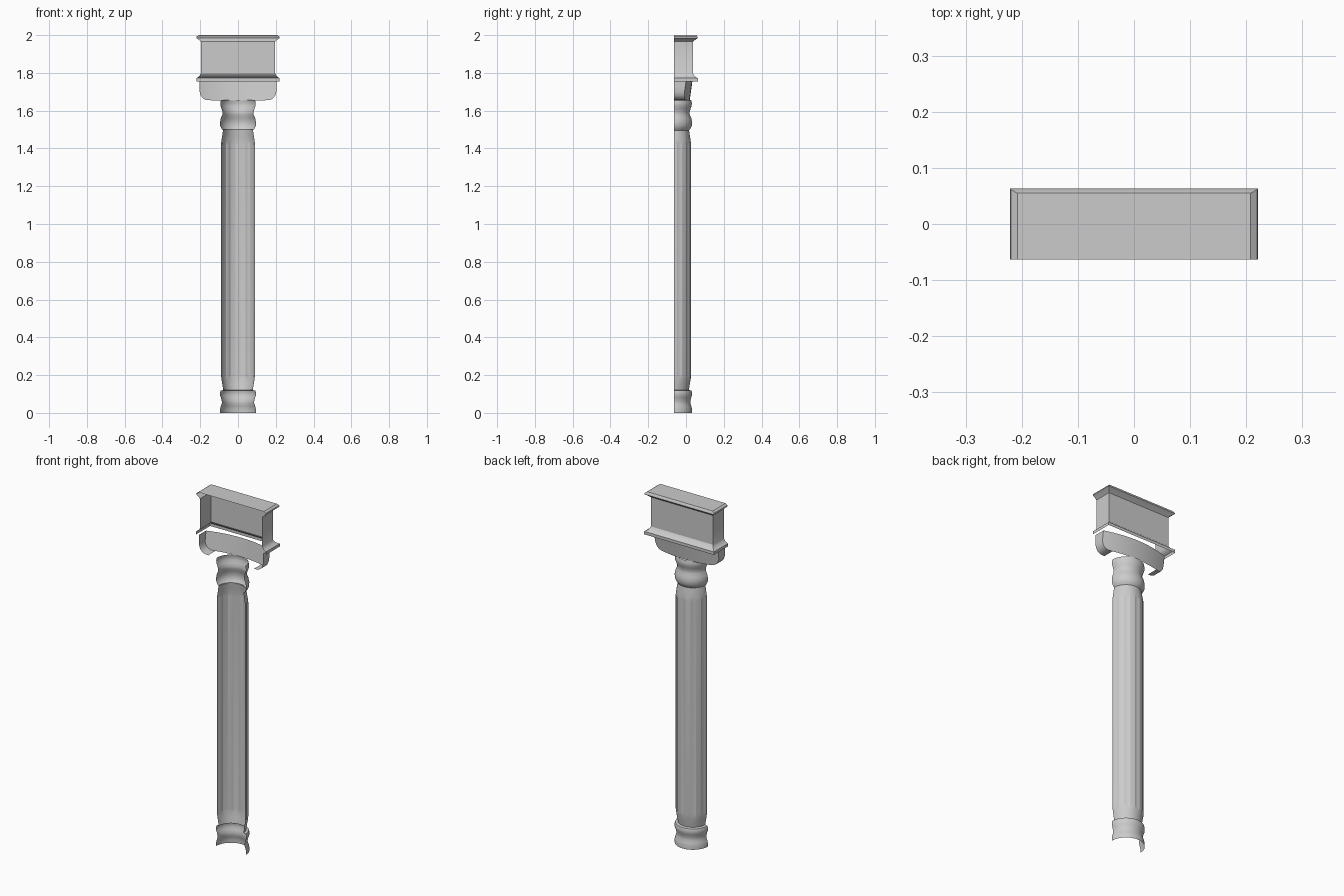
import bpy, bmesh
from math import sin, cos, pi, radians

if "Cube" in bpy.data.objects:
    bpy.data.objects.remove(bpy.data.objects["Cube"])

FRONT = -0.063   # open front plane; every part is a half shell behind it


def make_object(name, grids, caps=(), angle=30):
    """Build one mesh from grids of points (rows of equal length) plus cap faces."""
    bm = bmesh.new()
    for rows in grids:
        vs = [[bm.verts.new(p) for p in row] for row in rows]
        for a, b in zip(vs, vs[1:]):
            for i in range(len(a) - 1):
                bm.faces.new((a[i], a[i + 1], b[i + 1], b[i]))
    for cap in caps:
        bm.faces.new([bm.verts.new(p) for p in cap])
    bmesh.ops.remove_doubles(bm, verts=bm.verts, dist=1e-5)
    bmesh.ops.recalc_face_normals(bm, faces=bm.faces)
    me = bpy.data.meshes.new(name)
    bm.to_mesh(me)
    bm.free()
    ob = bpy.data.objects.new(name, me)
    bpy.context.collection.objects.link(ob)
    bpy.ops.object.select_all(action='DESELECT')
    ob.select_set(True)
    bpy.context.view_layer.objects.active = ob
    bpy.ops.object.shade_smooth_by_angle(angle=radians(angle))
    return ob


def half_turn(profile, angles, cut=None):
    """Revolve (radius, z, groove depth) points half way round the back."""
    return [[((r - d * (cut(i) if cut else 0)) * cos(a),
              FRONT + (r - d * (cut(i) if cut else 0)) * sin(a), z)
             for i, a in enumerate(angles)] for r, z, d in profile]


round_angles = [pi * i / 24 for i in range(25)]

# Turned base
base = [(.095, 0), (.095, .02), (.091, .035), (.086, .05), (.086, .062), (.09, .08),
        (.095, .092), (.095, .108), (.092, .118), (.078, .121)]
make_object("column_base", [half_turn([(r, z, 0) for r, z in base], round_angles)])

# Shaft with shallow flutes that fade out at the tapered ends
shaft = [(.078, .12, 0), (.083, .15, 0), (.088, .18, 0), (.09, .2, .005),
         (.09, 1.42, .005), (.088, 1.44, 0), (.083, 1.47, 0), (.079, 1.5, 0)]
make_object("fluted_shaft", [half_turn(shaft, [pi * i / 20 for i in range(21)],
                                       lambda i: 1 if i % 4 == 2 else 0)], angle=20)

# Turned neck under the bracket
neck = [(.079, 1.495), (.087, 1.505), (.094, 1.52), (.095, 1.54), (.091, 1.56),
        (.083, 1.578), (.082, 1.592), (.087, 1.61), (.093, 1.625), (.094, 1.64), (.09, 1.656)]
make_object("column_neck", [half_turn([(r, z, 0) for r, z in neck], round_angles)])

# Bracket: bowed, leaning back panel with side walls curling under at the corners
TOP = 1.757
outline = [(.203, 1.70), (.197, 1.68), (.186, 1.665), (.17, 1.657), (.145, 1.655),
           (.1, 1.655), (.05, 1.655), (0, 1.655)]


def bow(x, z):
    return .034 - .034 * (x / .203) ** 2 - .14 * (TOP - z)


full = [(-x, z) for x, z in outline] + [(x, z) for x, z in reversed(outline[:-1])]
panel = [[(x, bow(x, h), h) for x, z in full for h in [z + (TOP - z) * t]]
         for t in (0, .5, 1)]
grids = [panel]
for s in (-1, 1):
    edge = [(.203, TOP), (.203, (TOP + 1.70) / 2)] + outline[:5]
    grids.append([[(s * x, FRONT, z) for x, z in edge],
                  [(s * x, bow(x, z), z) for x, z in edge]])
make_object("bracket", grids, angle=35)

# Block: moulding profile (half width, back y, z) swept round three sides, closed on top
block = [(.221, .063, 1.755), (.221, .063, 1.772), (.213, .055, 1.776), (.203, .044, 1.785),
         (.197, .037, 1.797), (.197, .037, 1.965), (.205, .046, 1.973),
         (.221, .063, 1.985), (.219, .061, 1.992), (.208, .055, 2.0)]
walls = [[(-w, FRONT, z), (-w, y, z), (w, y, z), (w, FRONT, z)] for w, y, z in block]
make_object("cornice_block", [walls], caps=[walls[-1]])
